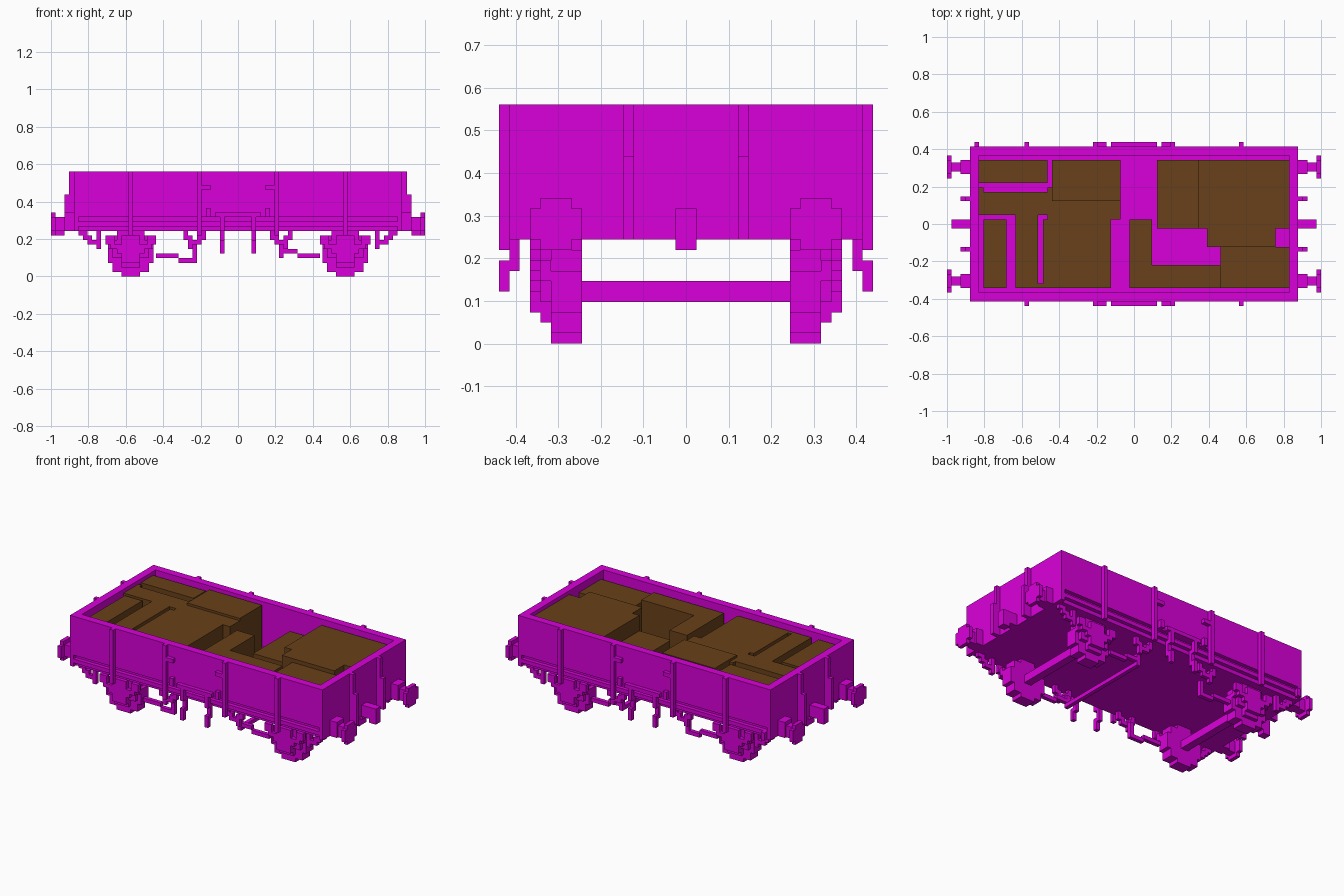
import bpy
import bmesh

UNIT = 1 / 41  # edge of one building cell

default_cube = bpy.data.objects.get("Cube")
if default_cube:
    bpy.data.objects.remove(default_cube, do_unlink=True)


def make_material(name, colour):
    material = bpy.data.materials.new(name)
    material.use_nodes = True
    material.diffuse_color = colour
    shader = next(n for n in material.node_tree.nodes if n.type == "BSDF_PRINCIPLED")
    shader.inputs["Base Color"].default_value = colour
    return material


purple = make_material("purple paint", (0.7, 0, 0.7, 1))
brown = make_material("brown load", (0.14, 0.053, 0.01, 1))


def mirrored(boxes, flip_x=False, flip_y=False):
    """Return the boxes together with their reflections."""
    result = list(boxes)
    if flip_x:
        result += [(-b, -a, *rest) for a, b, *rest in result]
    if flip_y:
        result += [(a, b, -d, -c, *rest) for a, b, c, d, *rest in result]
    return result


def make_part(name, boxes, material=purple):
    """Build one object from (x0, x1, y0, y1, z0, z1) boxes in cells."""
    bm = bmesh.new()
    for x0, x1, y0, y1, z0, z1 in boxes:
        cube = bmesh.ops.create_cube(bm, size=1)
        for vert in cube["verts"]:
            vert.co.x = UNIT * (x1 if vert.co.x > 0 else x0)
            vert.co.y = UNIT * (y1 if vert.co.y > 0 else y0)
            vert.co.z = UNIT * (z1 if vert.co.z > 0 else z0)
    mesh = bpy.data.meshes.new(name)
    bm.to_mesh(mesh)
    bm.free()
    mesh.materials.append(material)
    part = bpy.data.objects.new(name, mesh)
    bpy.context.collection.objects.link(part)
    return part


def make_corners(name, boxes):
    """Build a part repeated at all four corners."""
    return make_part(name, mirrored(boxes, flip_x=True, flip_y=True))


# Body: floor, walls and the grooved sill along each side
make_part("floor", [(-36, 36, -16, 16, 10, 11.5)])
make_part("side_walls", mirrored([(-36, 36, 15, 17, 13, 23)], flip_y=True))
make_part("end_walls", mirrored([(34, 36, -16, 16, 10, 23)], flip_x=True))
make_part("sill_backing", mirrored([(-36, 36, 15, 16, 10, 13)], flip_y=True))
make_part("sill_rails", mirrored([(-35, 35, 16, 17, 11, 12)], flip_y=True))
make_corners("sill_ends", [(35, 36, 16, 17, 10, 13)])

# Upright posts on the sides and the ends
make_corners("side_posts", [(x, x + 1, 17, 18, 9, 23) for x in (8, 23)])
make_corners("end_posts", [(36, 37, 5, 6, 10, 23), (37, 38, 5, 6, 10, 18)])

# Door fittings on the sides
make_corners("door_catches", [(6, 8, 17, 18, 19, 20), (6, 7, 17, 18, 13, 15)])
make_part("door_bars", mirrored([(-5, 5, 17, 18, 13, 14)], flip_y=True))
make_corners("door_levers", [(3, 4, 16, 17, 7, 11), (3, 4, 17, 18, 10, 13),
                             (3, 4, 17, 18, 5, 8)])
make_part("side_lamp_bracket", [(-35, -34, 17, 18, 10, 12)])

# Buffers with stepped round heads, and the coupling hooks
make_corners("buffer_bases", [(36, 38, 11, 14, 10, 14)])
make_corners("buffer_stems", [(38, 40, 11.5, 13.5, 10, 13)])
make_corners("buffer_heads", [(40, 41, 10, 15, 10, 13), (40, 41, 11, 14, 9, 14)])
make_part("coupling_hooks", mirrored([(36, 40, -1, 1, 10, 13),
                                      (38, 40, -1, 1, 9, 13)], flip_x=True))


def stepped(centre, y0, y1, rows):
    """Stack rows of (z0, z1, half width) around a centre line."""
    return [(centre - w, centre + w, y0, y1, z0, z1) for z0, z1, w in rows]


# Wheels, axles, axle boxes and springs
AXLE = 23.5
wheel_rows = [(0, 1, 2), (1, 3, 4), (3, 7, 5), (7, 9, 4), (9, 10, 2)]
make_corners("wheels", stepped(AXLE, 10, 13, wheel_rows))
make_part("axles", mirrored([(AXLE - 1, AXLE + 1, -10, 10, 4, 6)], flip_x=True))
make_corners("axle_guards", stepped(AXLE, 13, 14, [(2, 4, 2), (4, 6, 4), (6, 8, 5), (8, 10, 3)]))
make_corners("axle_boxes", stepped(AXLE, 14, 15, [(3, 5, 2), (5, 7, 3), (7, 9, 2)]))
make_corners("leaf_springs", [(18, 20, 14, 15, 7, 9), (27, 29, 14, 15, 7, 9),
                              (19, 28, 14, 15, 6, 7)])

# Stepped spring hangers on both sides of each wheel
make_corners("spring_hangers", [
    (30, 31, 14, 15, 6, 10), (31, 33, 14, 15, 7, 8), (32, 34, 14, 15, 8, 9),
    (33, 35, 14, 15, 9, 10), (7, 8, 14, 15, 8, 10), (8, 9, 14, 15, 7, 9),
    (9, 10, 14, 15, 7, 8), (10, 11, 14, 15, 6, 9), (11, 12, 14, 15, 8, 10)])

# Brake rods, stepped differently at each end, and the cross shaft
make_part("left_brake_rods", mirrored([
    (9, 10, 12, 13, 4, 7), (10, 13, 12, 13, 5, 6), (13, 18, 12, 13, 4, 5)], flip_y=True))
make_part("right_brake_rods", mirrored([
    (-10, -9, 12, 13, 3, 7), (-13, -10, 12, 13, 3, 4), (-18, -13, 12, 13, 4, 5)], flip_y=True))
make_part("brake_shaft", [(9, 10, -12, 12, 4, 5)])

# Load blocks: name and footprint with top height
FLOOR = 11
load = {
    "load_back_strip": (-34, -19, 9, 14, 22),
    "load_back_peak": (-18, -3, 5, 14, 22.6),
    "load_left_bridge": (-34, -18, 2, 7, 22),
    "load_bridge_edge": (-34, -33, 7, 8, 22),
    "load_bridge_corner": (-19, -18, 7, 8, 22),
    "load_centre_shelf": (-19, -3, 1, 5, 22),
    "load_centre_block": (-20, -5, -14, 1, 22),
    "load_left_block": (-33, -28, -14, 1, 22),
    "load_left_middle": (-26, -21, -14, 2, 22),
    "load_left_joint": (-21, -20, -14, -13, 22),
    "load_right_low": (5, 14, -1, 14, 18),
    "load_right_back": (14, 34, -1, 14, 22),
    "load_right_link": (16, 31, -5, -1, 22),
    "load_right_front": (19, 34, -14, -5, 21),
    "load_front_stub": (-1, 4, -14, 1, 21.6),
    "load_front_strip": (4, 19, -14, -9, 21.6),
}
for name, (x0, x1, y0, y1, top) in load.items():
    make_part(name, [(x0, x1, y0, y1, FLOOR, top)], brown)
